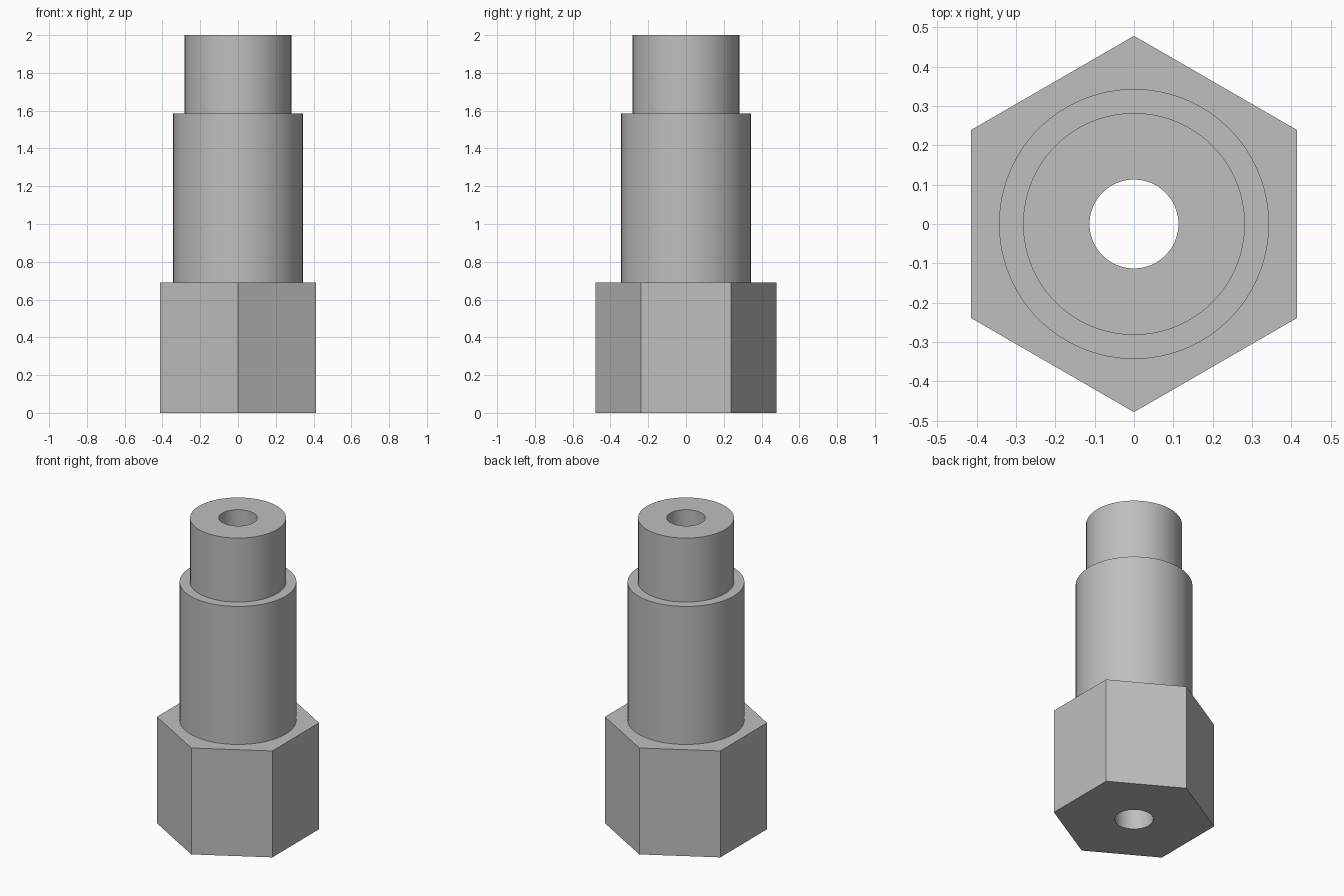
import bpy, bmesh
from math import cos, sin, pi

if "Cube" in bpy.data.objects:
    bpy.data.objects.remove(bpy.data.objects["Cube"], do_unlink=True)

SIDES = 96
HEX, SHANK, TIP, BORE = 0.478, 0.343, 0.282, 0.113
HEX_TOP, SHANK_TOP, TOP = 0.69, 1.585, 2.0

steel = bpy.data.materials.new("plain grey steel")
steel.use_nodes = True
grey = (0.52, 0.52, 0.52, 1)
steel.diffuse_color = grey
steel.node_tree.nodes["Principled BSDF"].inputs["Base Color"].default_value = grey


def circle(r, z):
    return [(r * cos(2 * pi * i / SIDES), r * sin(2 * pi * i / SIDES), z)
            for i in range(SIDES)]


def hexagon(r, z):
    # Points along a hexagon with corners on the y axis
    loop = []
    for i in range(SIDES):
        a = 2 * pi * i / SIDES
        off = (a + pi / 6) % (pi / 3) - pi / 6
        d = r * cos(pi / 6) / cos(off)
        loop.append((d * cos(a), d * sin(a), z))
    return loop


def loft(name, loops):
    bm = bmesh.new()
    rings = [[bm.verts.new(p) for p in loop] for loop in loops]
    for a, b in zip(rings, rings[1:]):
        for i in range(SIDES):
            j = (i + 1) % SIDES
            bm.faces.new((a[i], a[j], b[j], b[i]))
    # Merge coplanar wall strips into single flats
    bm.normal_update()
    flat = [e for e in bm.edges if len(e.link_faces) == 2
            and e.calc_face_angle() < 0.01
            and abs(e.verts[0].co.z - e.verts[1].co.z) > 0.01]
    bmesh.ops.dissolve_edges(bm, edges=flat, use_verts=False)
    mesh = bpy.data.meshes.new(name)
    bm.to_mesh(mesh)
    bm.free()
    mesh.materials.append(steel)
    obj = bpy.data.objects.new(name, mesh)
    bpy.context.collection.objects.link(obj)
    bpy.ops.object.select_all(action='DESELECT')
    obj.select_set(True)
    bpy.context.view_layer.objects.active = obj
    bpy.ops.object.shade_smooth_by_angle(angle=pi / 6)


# Hexagonal base with its underside and shoulder
loft("hex_base", [circle(BORE, 0), hexagon(HEX, 0),
                  hexagon(HEX, HEX_TOP), circle(SHANK, HEX_TOP)])
# Round shank and upper step
loft("shank", [circle(SHANK, HEX_TOP), circle(SHANK, SHANK_TOP),
               circle(TIP, SHANK_TOP)])
# Narrow tip with ring-shaped end face
loft("tip", [circle(TIP, SHANK_TOP), circle(TIP, TOP), circle(BORE, TOP)])
# Through hole
loft("bore", [circle(BORE, TOP), circle(BORE, 0)])
